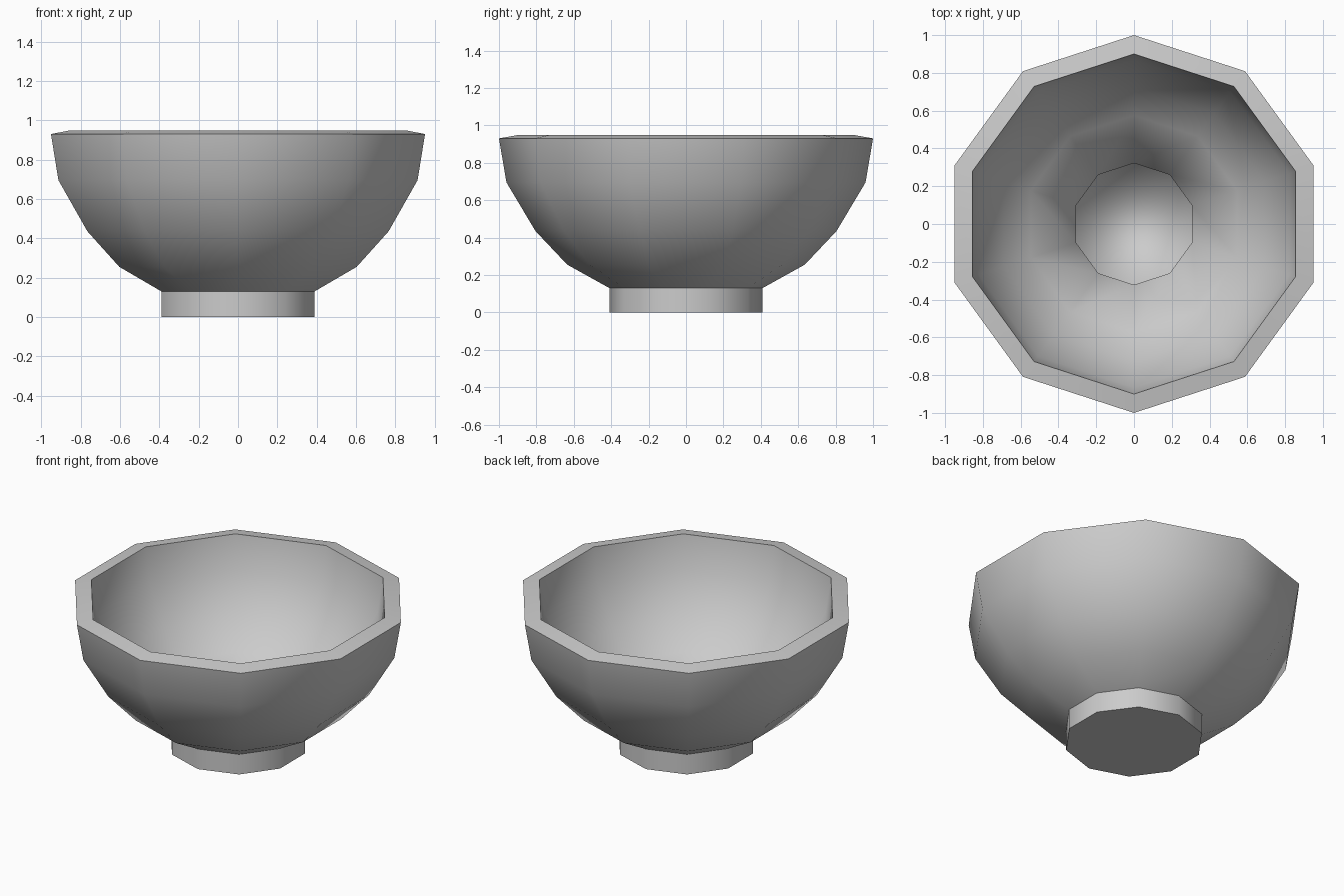
import bpy, bmesh, math

if "Cube" in bpy.data.objects:
    bpy.data.objects.remove(bpy.data.objects["Cube"])

SIDES = 10
# (radius, height) from foot bottom, up the outside, over the rim, down the inside
PROFILE = [(0.41, 0.0), (0.41, 0.13), (0.635, 0.255), (0.805, 0.435),
           (0.96, 0.695), (1.0, 0.93),
           (0.9, 0.948), (0.866, 0.73), (0.725, 0.495), (0.574, 0.334),
           (0.322, 0.18), (0.34, 0.07)]
SHARP_RINGS = (0, 1, 5, 6)   # foot bottom, foot top, rim edges

bm = bmesh.new()
rings = []
for r, z in PROFILE:
    ring = []
    for i in range(SIDES):
        a = math.pi / 2 + 2 * math.pi * i / SIDES
        ring.append(bm.verts.new((r * math.cos(a), r * math.sin(a), z)))
    rings.append(ring)

# Walls
for low, high in zip(rings, rings[1:]):
    for i in range(SIDES):
        j = (i + 1) % SIDES
        bm.faces.new((low[i], low[j], high[j], high[i]))

# Foot underside and inner floor
bm.faces.new(rings[0])
bm.faces.new(rings[-1])
bmesh.ops.recalc_face_normals(bm, faces=bm.faces)

# Smooth shading with crisp rim and foot
for f in bm.faces:
    f.smooth = True
for k in SHARP_RINGS:
    for i in range(SIDES):
        bm.edges.get((rings[k][i], rings[k][(i + 1) % SIDES])).smooth = False

mesh = bpy.data.meshes.new("bowl")
bm.to_mesh(mesh)
bm.free()
bpy.context.collection.objects.link(bpy.data.objects.new("bowl", mesh))
